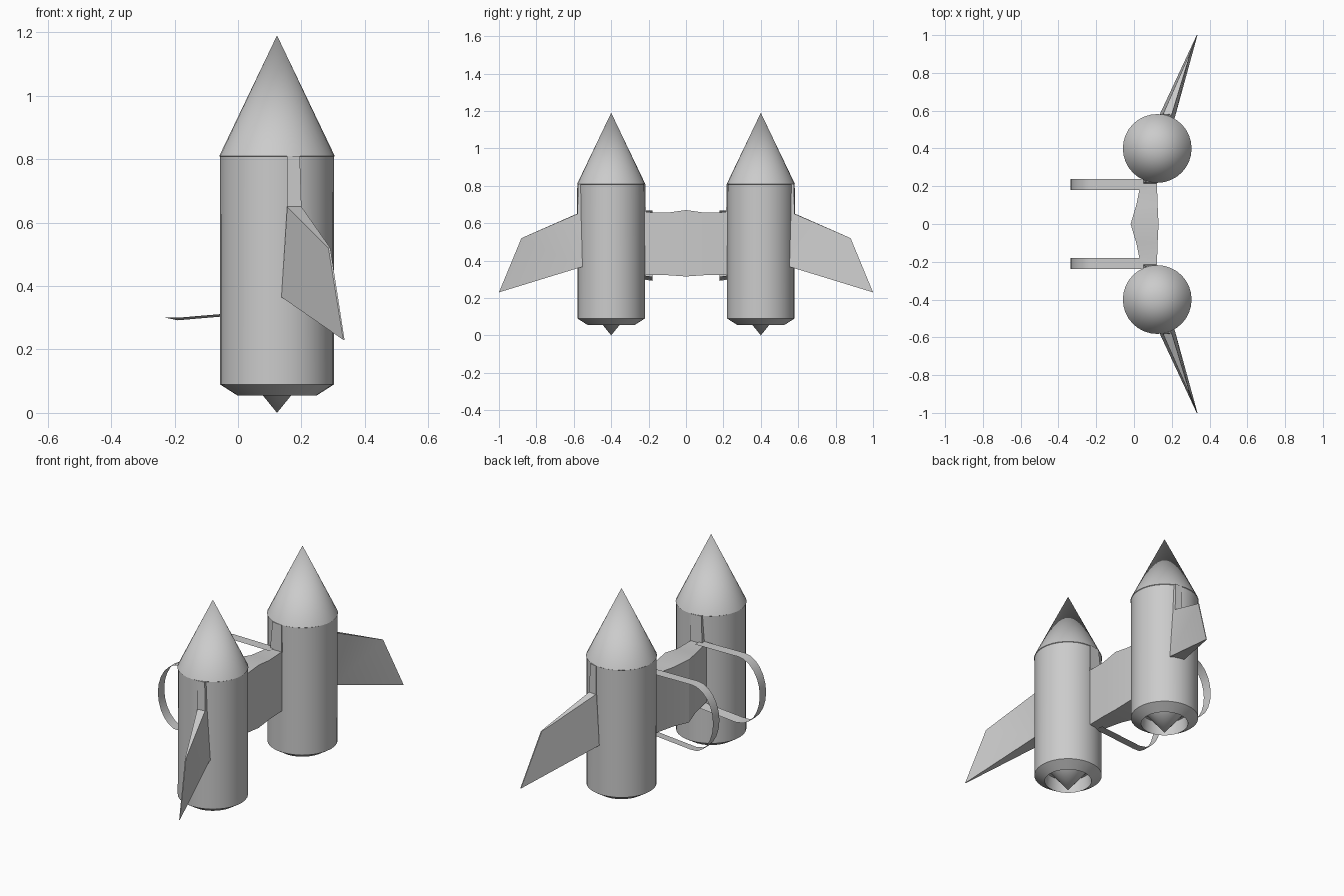
import bpy, bmesh, math

if "Cube" in bpy.data.objects:
    bpy.data.objects.remove(bpy.data.objects["Cube"])

CX, CY = 0.123, 0.4          # rocket axis
SEG = 32


def make(name, verts, faces, angle=30, closed=True):
    me = bpy.data.meshes.new(name)
    me.from_pydata(verts, [], faces)
    bm = bmesh.new()
    bm.from_mesh(me)
    bmesh.ops.remove_doubles(bm, verts=bm.verts, dist=1e-5)
    if closed:
        bmesh.ops.recalc_face_normals(bm, faces=bm.faces)
    bm.to_mesh(me)
    bm.free()
    ob = bpy.data.objects.new(name, me)
    bpy.context.collection.objects.link(ob)
    bpy.ops.object.select_all(action='DESELECT')
    ob.select_set(True)
    bpy.context.view_layer.objects.active = ob
    bpy.ops.object.shade_smooth_by_angle(angle=math.radians(angle))
    return ob


def lathe(name, profile, cy):
    verts = [(CX + r * math.cos(2 * math.pi * i / SEG),
              cy + r * math.sin(2 * math.pi * i / SEG), z)
             for r, z in profile for i in range(SEG)]
    faces = []
    for k in range(len(profile) - 1):
        for i in range(SEG):
            j = (i + 1) % SEG
            f = [k * SEG + i, k * SEG + j, (k + 1) * SEG + j, (k + 1) * SEG + i]
            if profile[k][0] == 0:
                f = [f[0], f[2], f[3]]
            elif profile[k + 1][0] == 0:
                f = f[:3]
            faces.append(f)
    return make(name, verts, faces)


def slab(name, side_a, side_b, pieces, s):
    # two matching outlines joined by an edge wall; pieces split the sides
    n = len(side_a)
    verts = [(x, s * y, z) for x, y, z in side_a + side_b]
    faces = [tuple(p) for p in pieces] + [tuple(i + n for i in reversed(p)) for p in pieces]
    faces += [(i, (i + 1) % n, (i + 1) % n + n, i + n) for i in range(n)]
    return make(name, verts, faces, 20)


for s, side in ((1, "left"), (-1, "right")):
    # rocket tank: nose tip, shoulder, chamfered foot and nozzle recess
    lathe("rocket_" + side, [(0, 1.19), (0.182, 0.81), (0.179, 0.808), (0.18, 0.09),
                             (0.125, 0.055), (0.12, 0.13), (0, 0.13)], s * CY)
    # exhaust cone pointing down
    lathe("exhaust_cone_" + side, [(0, 0.132), (0.107, 0.132), (0, 0.0)], s * CY)

    # swept outer fin with narrow strip running up to the shoulder
    a = [(.155, .54, .81), (.155, .581, .81), (.155, .584, .65), (.285, .88, .52),
         (.332, 1.0, .23), (.137, .582, .365), (.137, .54, .365), (.155, .54, .65)]
    b = [(.195, .54, .81), (.195, .576, .81), (.20, .58, .65), (.291, .88, .52),
         (.336, 1.0, .23), (.215, .56, .365), (.215, .54, .365), (.20, .54, .65)]
    slab("fin_" + side, a, b, [(0, 1, 2, 7), (7, 2, 5, 6), (2, 3, 4, 5)], s)

    # inner strip above the bridge
    ia = [(.06, .26, .81), (.06, .222, .81), (.05, .215, .655), (.05, .26, .655)]
    ib = [(.12, .26, .81), (.12, .216, .81), (.123, .215, .655), (.123, .26, .655)]
    slab("inner_strip_" + side, ia, ib, [(0, 1, 2, 3)], s)

    # shoulder strap: thin curved band
    path = [(.07, .664), (-.2, .667)]
    for i in range(1, 12):
        t = math.pi * i / 12
        path.append((-.2 - .135 * math.sin(t), .481 + .186 * math.cos(t)))
    path += [(-.19, .296), (.07, .318)]
    verts = []
    for x, z in path:
        low = .004 if z < .32 and x > -.2 else 0
        verts += [(x, s * .18, z - low), (x, s * .237, z + low)]
    faces = [(2 * i, 2 * i + 1, 2 * i + 3, 2 * i + 2) for i in range(len(path) - 1)]
    make("strap_" + side, verts, faces, 40, closed=False)

# bridge between the rockets: lofted block, thicker in the middle
verts, faces = [], []
rows = [(-.26, .045, .12, .66, .325), (-.1, .012, .125, .656, .322), (0, -.018, .13, .67, .315),
        (.1, .012, .125, .656, .322), (.26, .045, .12, .66, .325)]
for y, x0, x1, top, bot in rows:
    verts += [(x0, y, top), (x1, y, top), (x1, y, bot), (x0, y, bot)]
for k in range(len(rows) - 1):
    for i in range(4):
        j = (i + 1) % 4
        faces.append((4 * k + i, 4 * k + j, 4 * k + 4 + j, 4 * k + 4 + i))
faces += [(0, 1, 2, 3), (16, 17, 18, 19)]
make("bridge", verts, faces)
